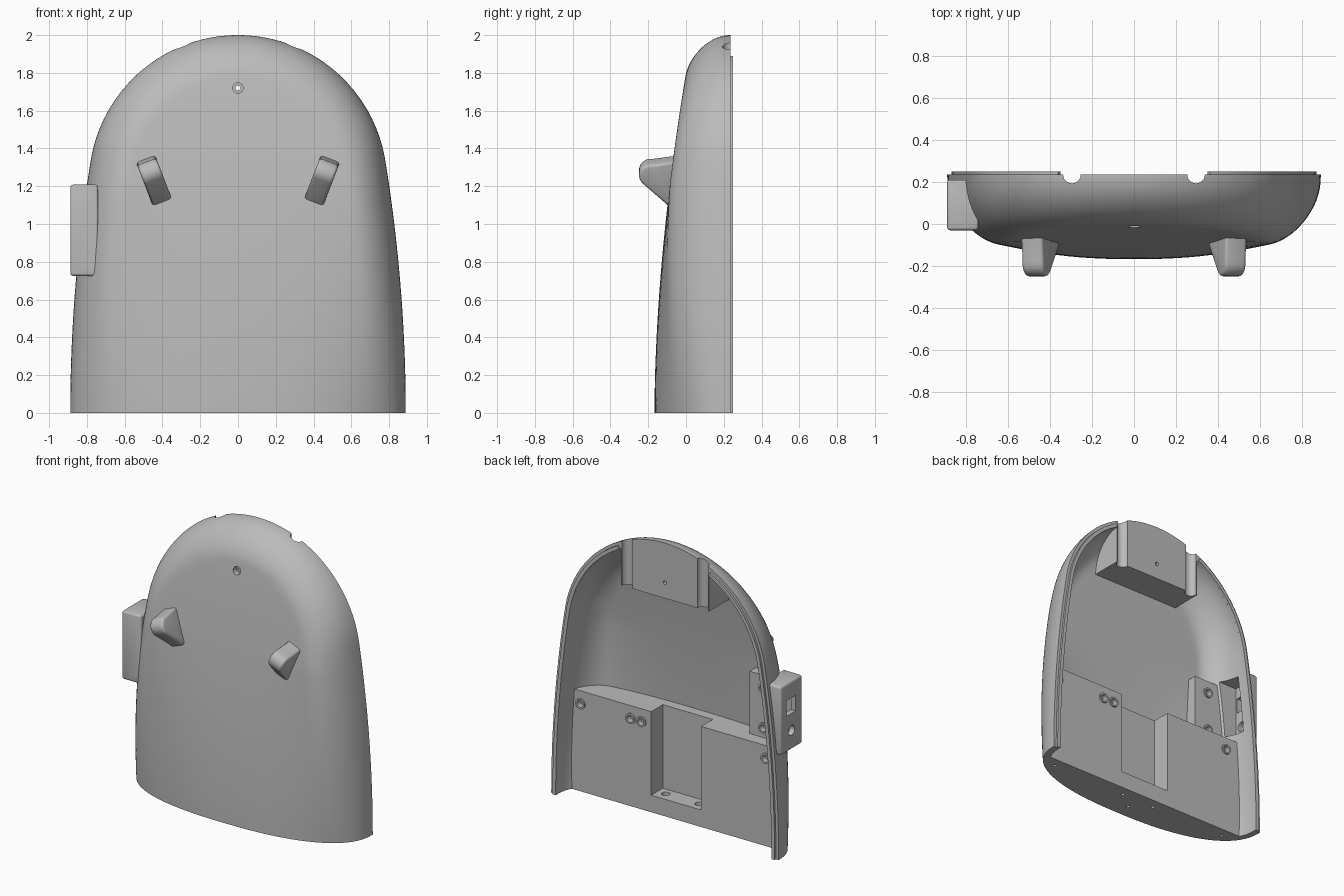
import bpy, bmesh
from math import pi, sin, cos, sqrt, radians, hypot
from mathutils import Matrix, Vector

if "Cube" in bpy.data.objects:
    bpy.data.objects.remove(bpy.data.objects["Cube"])

grey = bpy.data.materials.new("plain grey")
grey.use_nodes = True
colour = (0.5, 0.5, 0.5, 1)
grey.diffuse_color = colour
grey.node_tree.nodes["Principled BSDF"].inputs["Base Color"].default_value = colour

# Rim plane, arch centre height and radius, height where the sides meet the arch
RIM, CENTRE, RADIUS, SPRING = 0.235, 1.21, 0.79, 1.36
WALL = 0.045


def make(name, bm):
    bmesh.ops.recalc_face_normals(bm, faces=bm.faces)
    mesh = bpy.data.meshes.new(name)
    bm.to_mesh(mesh)
    bm.free()
    mesh.materials.append(grey)
    ob = bpy.data.objects.new(name, mesh)
    bpy.context.collection.objects.link(ob)
    return ob


def box(name, x, y, z, bevel=0):
    bm = bmesh.new()
    bmesh.ops.create_cube(bm, size=1)
    for v in bm.verts:
        v.co = Vector([(a + b) / 2 + c * (b - a) for (a, b), c in zip((x, y, z), v.co)])
    if bevel:
        bmesh.ops.bevel(bm, geom=bm.edges[:], offset=bevel, segments=3, affect='EDGES', profile=0.5)
    return make(name, bm)


def rod(name, start, end, radius, sides=24):
    start, end = Vector(start), Vector(end)
    d = end - start
    bm = bmesh.new()
    m = Matrix.Translation((start + end) / 2) @ d.to_track_quat('Z', 'Y').to_matrix().to_4x4()
    bmesh.ops.create_cone(bm, cap_ends=True, segments=sides, radius1=radius,
                          radius2=radius, depth=d.length, matrix=m)
    return make(name, bm)


def combine(ob, tool, operation='DIFFERENCE'):
    mod = ob.modifiers.new("cut", 'BOOLEAN')
    mod.object, mod.operation, mod.solver = tool, operation, 'EXACT'
    bpy.context.view_layer.objects.active = ob
    bpy.ops.object.modifier_apply(modifier=mod.name)
    bpy.data.objects.remove(tool)


def half_width(z, inset):
    if z < SPRING:
        return 0.776 + 0.112 * (1 - (z / SPRING) ** 2) - inset
    return sqrt(max((RADIUS - inset) ** 2 - (z - CENTRE) ** 2, 1e-6))


def depth(x, z, inset):
    """Depth from the rim: flat front with a round shoulder, softer towards the base."""
    w = half_width(z, inset)
    edge = w - abs(x) if z < SPRING else RADIUS - inset - hypot(x, z - CENTRE)
    shoulder = 0.22 - inset
    t = 1 - min(max(edge / shoulder, 0), 1)
    crisp = sqrt(max(1 - t * t, 0))
    soft = max(1 - (abs(x) / w) ** 2.4, 0) ** (1 / 2.4)
    k = min(max(z / 1.2, 0), 1)
    full = 0.402 - 0.167 * (max(z, 0) / 1.8) ** 1.8 - inset
    return full * (k * crisp + (1 - k) * soft)


def loft(name, inset, bottom, back):
    """Arched half body made of stacked sections."""
    top = 2 - inset
    zs = [bottom + (1.75 - bottom) * i / 36 for i in range(36)]
    zs += [1.75 + (top - 1.75) * sin(pi / 2 * i / 22) for i in range(23)]
    bm = bmesh.new()
    rings = []
    for z in zs:
        w = half_width(z, inset)
        pts = [(w, back)] if back > RIM else []
        for j in range(65):
            c = cos(pi * j / 64)
            x = w * abs(c) ** 0.85 * (1 if c > 0 else -1)
            pts.append((x, RIM - depth(x, z, inset)))
        if back > RIM:
            pts.append((-w, back))
        rings.append([bm.verts.new((x, y, z)) for x, y in pts])
    n = len(rings[0])
    for a, b in zip(rings, rings[1:]):
        for j in range(n):
            k = (j + 1) % n
            bm.faces.new((a[j], a[k], b[k], b[j]))
    bm.faces.new(rings[0])
    bm.faces.new(rings[-1])
    return make(name, bm)


# Hollow, leaving the lower block, upper block and side pad solid
BLOCK, PAD = 0.11, 0.02
cavity = loft("cavity", WALL, -0.05, 0.32)
combine(cavity, box("lower", (-1, 1), (-1, BLOCK), (-0.2, 0.71)))
combine(cavity, box("upper", (-0.345, 0.345), (-1, RIM), (1.61, 2.2)))
combine(cavity, box("pad", (-1, -0.51), (-1, PAD), (0.6, 1.15)))

# Main body with the side housing
body = loft("body_shell", 0, 0, RIM)
combine(body, box("housing", (-0.888, -0.74), (-0.03, 0.21), (0.725, 1.208), 0.015), 'UNION')
combine(body, cavity)
combine(body, box("pocket", (-0.85, -0.7), (0.035, 0.17), (0.77, 1.17)))
combine(body, box("notch", (-0.195, 0.195), (-0.02, 0.4), (0.12, 0.8)))

# Openings in the side housing
combine(body, box("port", (-1, -0.8), (0.045, 0.145), (0.98, 1.09)))
combine(body, rod("round_port", (-1, 0.09, 0.86), (-0.8, 0.09, 0.86), 0.035))

# Upper slots and the countersunk hole
for s in (-1, 1):
    combine(body, rod("slot", (s * 0.295, RIM, 1.5), (s * 0.295, RIM, 2.1), 0.042))
combine(body, rod("hole", (0, -0.2, 1.72), (0, 0.4, 1.72), 0.013))
combine(body, rod("sink", (0, -0.06, 1.72), (0, 0.02, 1.72), 0.028))

# Screw holes in the base and notch floor
for x, y in ((-0.72, 0.04), (0.72, 0.04), (0, -0.06)):
    combine(body, rod("screw", (x, y, -0.1), (x, y, 0.08), 0.012, 12))
for x in (-0.13, 0.13):
    combine(body, rod("screw", (x, 0.04, -0.1), (x, 0.04, 0.2), 0.012, 12))
    combine(body, rod("seat", (x, 0.04, 0.08), (x, 0.04, 0.2), 0.028))

parts = [body]

# Ringed screw sockets on the block and pad
sockets = [(x, BLOCK, 0.62) for x in (0.745, 0.355, 0.27, -0.7)]
sockets += [(-0.62, PAD, 1.06), (-0.62, PAD, 0.78)]
for x, y, z in sockets:
    combine(body, rod("socket", (x, y - 0.03, z), (x, y + 0.02, z), 0.024))
    ring = rod("socket_ring", (x, y - 0.02, z), (x, y + 0.01, z), 0.036)
    combine(ring, rod("bore", (x, y - 0.1, z), (x, y + 0.1, z), 0.024))
    parts.append(ring)


def rim_path(inset):
    pts = [(half_width(SPRING * i / 16, inset), SPRING * i / 16) for i in range(16)]
    r = RADIUS - inset
    return pts + [(r * cos(radians(a)), CENTRE + r * sin(radians(a))) for a in range(11, 63, 3)]


# Raised lip along each side of the rim
for s, side in ((1, "left"), (-1, "right")):
    bm = bmesh.new()
    rows = []
    for (xo, zo), (xi, zi) in zip(rim_path(0.02), rim_path(WALL)):
        corners = [(xo, 0.225, zo), (xo, 0.25, zo), (xi, 0.25, zi), (xi, 0.225, zi)]
        rows.append([bm.verts.new((s * x, y, z)) for x, y, z in corners])
    for a, b in zip(rows, rows[1:]):
        for j in range(4):
            k = (j + 1) % 4
            bm.faces.new((a[j], a[k], b[k], b[j]))
    bm.faces.new(rows[0])
    bm.faces.new(rows[-1])
    parts.append(make(side + "_rim_lip", bm))

# Tilted hooks on the front
for s, side in ((1, "left"), (-1, "right")):
    profile = [(-0.05, 0.125), (-0.17, 0.108)]
    profile += [(-0.185 + 0.064 * cos(radians(a)), 0.045 + 0.064 * sin(radians(a)))
                for a in range(105, 226, 15)]
    profile += [(-0.1, -0.122), (-0.05, -0.122)]
    bm = bmesh.new()
    face = bm.faces.new([bm.verts.new((-0.054, y, z)) for y, z in profile])
    ext = bmesh.ops.extrude_face_region(bm, geom=[face])
    far = [v for v in ext["geom"] if isinstance(v, bmesh.types.BMVert)]
    bmesh.ops.translate(bm, verts=far, vec=(0.108, 0, 0))
    caps = [e for e in bm.edges if abs(e.verts[0].co.x - e.verts[1].co.x) < 0.01]
    bmesh.ops.bevel(bm, geom=caps, offset=0.016, segments=3, affect='EDGES', profile=0.5)
    tilt = Matrix.Translation((s * 0.445, 0, 1.23)) @ Matrix.Rotation(s * radians(21), 4, 'Y')
    bmesh.ops.transform(bm, matrix=tilt, verts=bm.verts)
    parts.append(make(side + "_hook", bm))

# Smooth shading with crisp edges
bpy.ops.object.select_all(action='DESELECT')
for ob in parts:
    ob.select_set(True)
bpy.context.view_layer.objects.active = body
bpy.ops.object.shade_smooth_by_angle(angle=radians(32))
